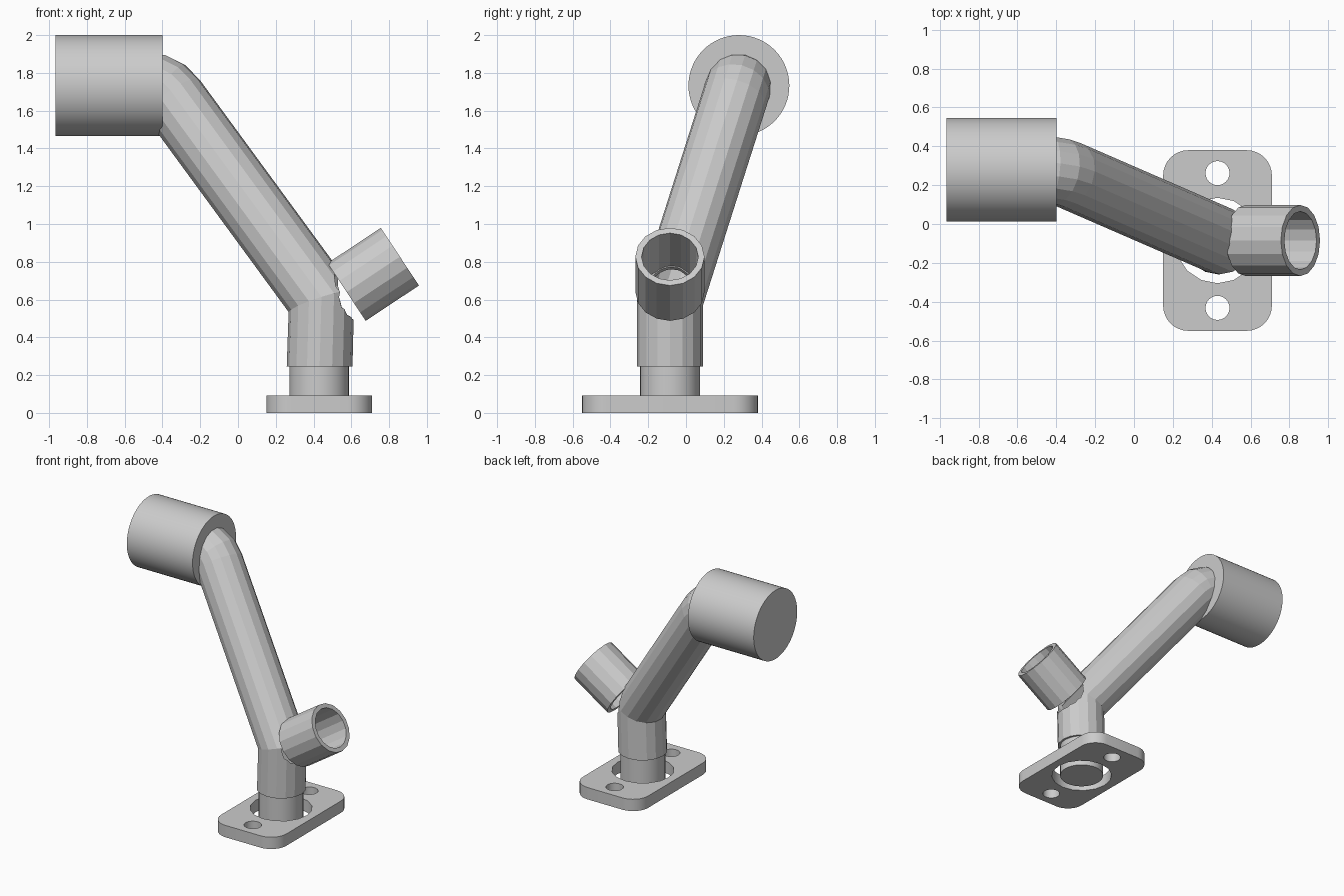
import bpy, bmesh
from math import pi, cos, sin
from mathutils import Vector

if "Cube" in bpy.data.objects:
    bpy.data.objects.remove(bpy.data.objects["Cube"])

CX, CY = 0.43, -0.085      # base axis


def add_mesh(name, bm):
    bmesh.ops.recalc_face_normals(bm, faces=bm.faces)
    me = bpy.data.meshes.new(name)
    bm.to_mesh(me)
    bm.free()
    ob = bpy.data.objects.new(name, me)
    bpy.context.collection.objects.link(ob)
    return ob


def activate(ob):
    bpy.ops.object.select_all(action='DESELECT')
    ob.select_set(True)
    bpy.context.view_layer.objects.active = ob


def rod(name, a, b, r, n, smooth=False):
    a, b = Vector(a), Vector(b)
    bpy.ops.mesh.primitive_cylinder_add(vertices=n, radius=r, depth=(b - a).length, location=(a + b) / 2)
    ob = bpy.context.object
    ob.name = name
    ob.rotation_mode = 'QUATERNION'
    ob.rotation_quaternion = Vector((0, 0, 1)).rotation_difference(b - a)
    if smooth:
        bpy.ops.object.shade_smooth_by_angle(angle=0.6)
    return ob


def hollow_tube(name, stations, r_out, r_in, n=16):
    """stations: (centre, tangent, cut plane normal); open pipe with a wall."""
    bm = bmesh.new()
    u, v = Vector((1, 0, 0)), Vector((0, 1, 0))
    prev = Vector((0, 0, 1))
    rings = []
    for c, t, nrm in stations:
        q = prev.rotation_difference(t)
        u, v, prev = q @ u, q @ v, t
        pair = []
        for r in (r_out, r_in):
            ring = []
            for k in range(n):
                a = 2 * pi * k / n
                p = (u * cos(a) + v * sin(a)) * r
                p -= t * (p.dot(nrm) / t.dot(nrm))
                ring.append(bm.verts.new(c + p))
            pair.append(ring)
        rings.append(pair)

    def bridge(a, b):
        for k in range(n):
            j = (k + 1) % n
            bm.faces.new((a[k], a[j], b[j], b[k]))
    for s, e in zip(rings, rings[1:]):
        bridge(s[0], e[0])
        bridge(s[1], e[1])
    bridge(rings[0][0], rings[0][1])
    bridge(rings[-1][0], rings[-1][1])
    return add_mesh(name, bm)


# Base flange: rounded plate with a large hole and two bolt holes
def outline(cu, pts):
    sp = cu.splines.new('POLY')
    sp.points.add(len(pts) - 1)
    for p, (x, y) in zip(sp.points, pts):
        p.co = (x, y, 0, 1)
    sp.use_cyclic_u = True


def arc(x, y, r, a0, a1, n):
    return [(x + r * cos(a0 + (a1 - a0) * k / n), y + r * sin(a0 + (a1 - a0) * k / n)) for k in range(n + 1)]


cu = bpy.data.curves.new("base_flange", 'CURVE')
cu.dimensions, cu.fill_mode, cu.extrude = '2D', 'BOTH', 0.046
corners = []
for i, (sx, sy) in enumerate([(1, 1), (-1, 1), (-1, -1), (1, -1)]):
    corners += arc(sx * 0.15, sy * 0.335, 0.13, i * pi / 2, (i + 1) * pi / 2, 8)
outline(cu, corners)
for y, r, n in ((0, 0.22, 16), (0.347, 0.062, 24), (-0.347, 0.062, 24)):
    outline(cu, arc(0, y, r, 0, 2 * pi, n)[:-1])
flange = bpy.data.objects.new("base_flange", cu)
flange.location = (CX, CY, 0.046)
bpy.context.collection.objects.link(flange)
activate(flange)
bpy.ops.object.convert(target='MESH')

# Solid plug between the flange and the pipe
rod("base_plug", (CX, CY, 0), (CX, CY, 0.26), 0.158, 32, True)

# Bent main pipe: mitred elbow below, rounded elbow inside the head
up, left = Vector((0, 0, 1)), Vector((-1, 0, 0))
elbow = Vector((0.442, CY, 0.59))
pivot = Vector((-0.49, 0.228, 1.573))
out = Vector((0, 0.304, 0.953))
R = 0.174
bend = []
for k in range(4):
    a = 0.98 * (1 - k / 3)
    t = left * cos(a) + out * sin(a)
    bend.append((pivot + (out * cos(a) - left * sin(a)) * R, t, t))
arm = (bend[0][0] - elbow).normalized()
stations = [(Vector((CX + 0.002, CY, 0.245)), up, up), (elbow, up, (up + arm).normalized())] + bend
pipe = hollow_tube("main_pipe", stations, R, 0.15)

# Side branch: short open pipe, its bore cut through the main pipe wall
b0, b1 = Vector((0.575, CY, 0.64)), Vector((0.857, CY, 0.827))
d = (b1 - b0).normalized()
hollow_tube("side_branch", [(b0, d, d), (b1, d, d)], 0.183, 0.15)
cutter = rod("branch_bore_cutter", b0 - d * 0.13, b1, 0.143, 16)
cutter.hide_render = True
mod = pipe.modifiers.new("bore", 'BOOLEAN')
mod.operation, mod.solver, mod.object = 'DIFFERENCE', 'EXACT', cutter
activate(pipe)
bpy.ops.object.modifier_apply(modifier=mod.name)
bpy.data.objects.remove(cutter)

# Large head cylinder
rod("head_cylinder", (-0.965, 0.28, 1.733), (-0.40, 0.28, 1.733), 0.267, 64, True)
